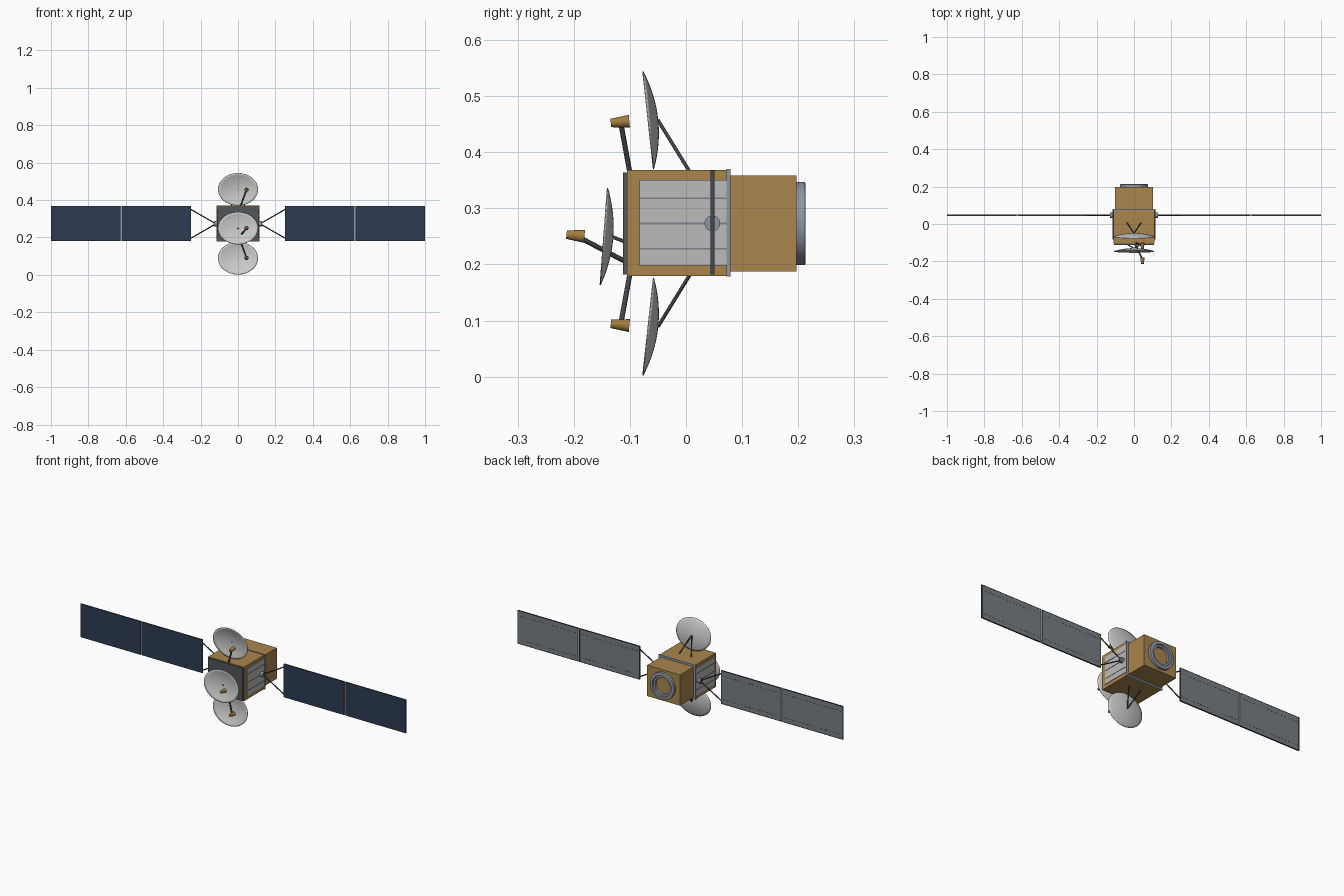
import bpy, bmesh, math
from mathutils import Vector, Matrix

if "Cube" in bpy.data.objects:
    bpy.data.objects.remove(bpy.data.objects["Cube"])


def material(name, r, g, b):
    m = bpy.data.materials.new(name)
    m.use_nodes = True
    m.diffuse_color = (r, g, b, 1)
    m.node_tree.nodes["Principled BSDF"].inputs["Base Color"].default_value = (r, g, b, 1)
    return m


GOLD = material("gold foil", 0.40, 0.235, 0.075)
HORN = material("horn brass", 0.37, 0.20, 0.05)
NAVY = material("solar cell navy", 0.027, 0.045, 0.085)
BACK = material("panel back grey", 0.19, 0.21, 0.235)
DARK = material("dark strut grey", 0.055, 0.062, 0.07)
SLATE = material("front panel slate", 0.085, 0.095, 0.105)
STEEL = material("ring steel", 0.27, 0.31, 0.35)
SILVER = material("radiator silver", 0.50, 0.50, 0.50)
WHITE = material("dish white", 0.60, 0.60, 0.60)
LINE = material("radiator seam", 0.21, 0.22, 0.25)

MID = 0.273   # height of the body axis


def finish(name, bm, mat, smooth=False):
    bmesh.ops.recalc_face_normals(bm, faces=bm.faces)
    mesh = bpy.data.meshes.new(name)
    bm.to_mesh(mesh)
    bm.free()
    mesh.materials.append(mat)
    obj = bpy.data.objects.new(name, mesh)
    bpy.context.collection.objects.link(obj)
    if smooth:
        bpy.ops.object.select_all(action="DESELECT")
        obj.select_set(True)
        bpy.context.view_layer.objects.active = obj
        bpy.ops.object.shade_smooth_by_angle(angle=math.radians(40))
    return obj


def box(name, x, y, z, mat):
    """Box from three (low, high) ranges."""
    bm = bmesh.new()
    bmesh.ops.create_cube(bm, size=1)
    for v in bm.verts:
        v.co = [lo + (c + 0.5) * (hi - lo) for c, (lo, hi) in zip(v.co, (x, y, z))]
    return finish(name, bm, mat)


def rod(name, a, b, r1, mat, r2=None, sides=12):
    """Round bar or cone from point a to point b."""
    a, b = Vector(a), Vector(b)
    d = b - a
    bm = bmesh.new()
    turn = d.to_track_quat("Z", "Y").to_matrix().to_4x4()
    bmesh.ops.create_cone(bm, cap_ends=True, segments=sides, radius1=r1,
                          radius2=r1 if r2 is None else r2, depth=d.length,
                          matrix=Matrix.Translation((a + b) / 2) @ turn)
    return finish(name, bm, mat, True)


def lathe_y(name, profile, mat, sides=48):
    """Closed (radius, y) profile spun about the body axis."""
    bm = bmesh.new()
    rings = [[bm.verts.new((r * math.cos(t), y, MID + r * math.sin(t))) for r, y in profile]
             for t in (2 * math.pi * i / sides for i in range(sides))]
    n = len(profile)
    for i in range(sides):
        p, q = rings[i], rings[(i + 1) % sides]
        for k in range(n):
            bm.faces.new((p[k], p[(k + 1) % n], q[(k + 1) % n], q[k]))
    return finish(name, bm, mat, True)


def dish(name, bottom, top, depth, sides=48, steps=8):
    """Oval shallow bowl; bottom and top are the (y, z) ends of its rim."""
    b, t = Vector((0, *bottom)), Vector((0, *top))
    mid, up = (b + t) / 2, (t - b) / 2
    across = Vector((0.107, 0, 0))
    rear = Vector((0, up.z, -up.y)).normalized() * depth
    bm = bmesh.new()
    apex = bm.verts.new(mid + rear)
    last = None
    for s in range(1, steps + 1):
        f = s / steps
        ring = [bm.verts.new(mid + rear * (1 - f * f) + f * (across * math.cos(a) + up * math.sin(a)))
                for a in (2 * math.pi * i / sides for i in range(sides))]
        for i in range(sides):
            j = (i + 1) % sides
            if last:
                bm.faces.new((last[i], ring[i], ring[j], last[j]))
            else:
                bm.faces.new((apex, ring[i], ring[j]))
        last = ring
    obj = finish(name, bm, WHITE, True)
    shell = obj.modifiers.new("thickness", "SOLIDIFY")
    shell.thickness = 0.002
    shell.offset = 0
    return obj


# Body, rear module and joint band
box("main_body", (-0.11, 0.11), (-0.105, 0.076), (0.179, 0.368), GOLD)
box("front_panel", (-0.107, 0.107), (-0.112, -0.104), (0.182, 0.364), SLATE)
box("joint_band", (-0.114, 0.114), (0.072, 0.079), (0.178, 0.37), STEEL)
box("rear_module", (-0.101, 0.101), (0.078, 0.197), (0.187, 0.358), GOLD)

# Docking ring with a stepped inner lip and an exposed foil centre
lathe_y("rear_ring", [(0.074, 0.196), (0.074, 0.212), (0.071, 0.213), (0.058, 0.213),
                      (0.056, 0.206), (0.046, 0.206), (0.044, 0.196)], STEEL)

for side, tag in ((1, "left"), (-1, "right")):
    def sx(a, b):
        return tuple(sorted((side * a, side * b)))

    # Radiator with seams
    box(f"{tag}_radiator", sx(0.109, 0.113), (-0.083, 0.073), (0.198, 0.35), SILVER)
    for i in (-1, 0, 1):
        z = MID + i * 0.045
        box(f"{tag}_radiator_seam", sx(0.112, 0.1145), (-0.083, 0.072), (z - 0.0015, z + 0.0015), LINE)

    # Hinge knob and forked arm
    hub = (side * 0.118, 0.047, MID)
    rod(f"{tag}_hub", (side * 0.108, 0.047, MID), (side * 0.127, 0.047, MID), 0.014, STEEL, sides=24)
    for up in (-1, 1):
        rod(f"{tag}_arm", hub, (side * 0.252, 0.047, MID + up * 0.077), 0.0032, DARK)

    # Two solar panels: framed board, cell sheet, dashed wiring on the back
    for x0, x1 in ((0.25, 0.6215), (0.6285, 1.0)):
        box(f"{tag}_panel_board", sx(x0 + 0.004, x1 - 0.004), (0.0445, 0.0505), (0.184, 0.364), BACK)
        box(f"{tag}_panel_cells", sx(x0 + 0.001, x1 - 0.001), (0.0435, 0.0455), (0.184, 0.365), NAVY)
        for e in (x0, x1 - 0.004):
            box(f"{tag}_panel_end", sx(e, e + 0.004), (0.044, 0.051), (0.182, 0.367), DARK)
        for z in (0.182, 0.364):
            box(f"{tag}_panel_edge", sx(x0, x1), (0.044, 0.051), (z, z + 0.003), DARK)
        for z in (0.208, 0.338):
            for i in range(16):
                x = x0 + 0.012 + i * 0.0222
                box(f"{tag}_panel_dash", sx(x, x + 0.013), (0.050, 0.0512), (z - 0.001, z + 0.001), DARK)
    for z in (0.205, MID, 0.341):
        box(f"{tag}_panel_hinge", sx(0.619, 0.631), (0.045, 0.050), (z - 0.012, z + 0.012), STEEL)
    box(f"{tag}_panel_joint", sx(0.621, 0.629), (0.0455, 0.0495), (0.184, 0.365), STEEL)

# Upper and lower dishes mirror each other about the body axis
for m, tag in ((1, "upper"), (-1, "lower")):
    def at(x, y, h):
        return (x, y, MID + m * h)

    ends = [(-0.058, MID + m * 0.097), (-0.077, MID + m * 0.271)]
    dish(f"{tag}_dish", *sorted(ends, key=lambda p: p[1]), 0.017)
    for s in (-1, 1):
        rod(f"{tag}_dish_leg", at(0, -0.05, 0.184), at(s * 0.037, 0.006, 0.093), 0.0032, DARK)
    rod(f"{tag}_feed_strut", at(0.012, -0.1, 0.09), at(0.044, -0.116, 0.178), 0.0045, DARK)
    rod(f"{tag}_feed_horn", at(0.045, -0.134, 0.179), at(0.045, -0.101, 0.182), 0.0075, HORN, 0.0115, 24)

# Front dish, its legs and feed
dish("front_dish", (-0.153, 0.163), (-0.140, 0.336), 0.016)
for s in (-1, 1):
    rod("front_dish_leg", (0, -0.131, 0.249), (s * 0.037, -0.108, 0.24), 0.0032, DARK)
rod("front_feed_strut", (0.006, -0.108, 0.205), (0.044, -0.186, 0.246), 0.0045, DARK)
rod("front_feed_horn", (0.045, -0.213, 0.253), (0.045, -0.181, 0.25), 0.0075, HORN, 0.0115, 24)
